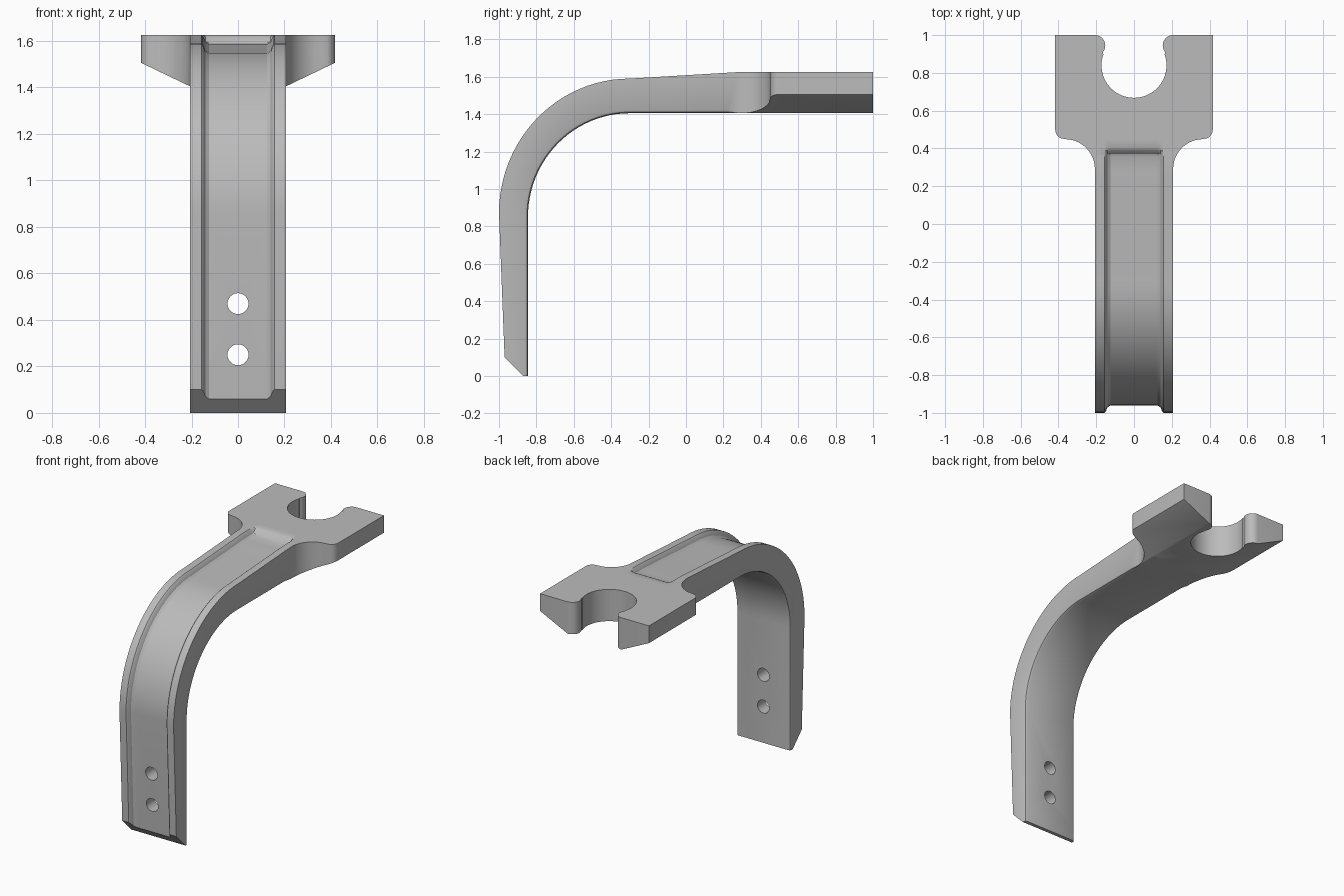
import bpy, bmesh
from math import sin, cos, radians, pi
from mathutils import Vector, Matrix

if "Cube" in bpy.data.objects:
    bpy.data.objects.remove(bpy.data.objects["Cube"], do_unlink=True)

# one cast metal colour
GREY = (0.5, 0.5, 0.5, 1)
metal = bpy.data.materials.new("cast_grey")
metal.use_nodes = True
metal.diffuse_color = GREY
metal.node_tree.nodes["Principled BSDF"].inputs["Base Color"].default_value = GREY

HALF = 0.207            # half width of the arm
TOP, UNDER = 1.625, 1.405
JOIN = 0.45             # where arm and fork meet
DEPTH = 0.04            # depth of the channel


def finish(name, bm):
    mesh = bpy.data.meshes.new(name)
    bm.to_mesh(mesh)
    bm.free()
    obj = bpy.data.objects.new(name, mesh)
    bpy.context.collection.objects.link(obj)
    mesh.materials.append(metal)
    return obj


def activate(obj):
    bpy.ops.object.select_all(action='DESELECT')
    obj.select_set(True)
    bpy.context.view_layer.objects.active = obj


def arc(cx, cy, r, start, end, steps):
    angles = [radians(start + (end - start) * i / steps) for i in range(steps + 1)]
    return [(cx + r * cos(a), cy + r * sin(a)) for a in angles]


# curved arm: channel section swept along paired outer and inner points
def station(outer, inner, depth=1.0, rounding=1.0, offset=None):
    o, n = Vector(outer), Vector(inner)
    d = (n - o).normalized()
    return o, n, Vector(offset) if offset else d * DEPTH * depth, -d * rounding


stations = [station((-0.87, 0), (-0.845, 0), 0, 0.7),
            station((-0.97, 0.1), (-0.845, 0.1), offset=(DEPTH, -DEPTH))]
for i in range(25):
    a = radians(90 * i / 24)
    stations.append(station((-0.3 - 0.70 * cos(a), 0.87 + 0.72 * sin(a)),
                            (-0.3 - 0.545 * cos(a), 0.85 + 0.555 * sin(a))))
for y, depth, rounding in ((0.22, 1, 1), (0.28, 1, 0), (0.355, 1, 0), (0.37, 0.85, 0),
                           (0.39, 0.2, 0), (0.405, 0, 0), (JOIN, 0, 0)):
    z = min(TOP, 1.59 + 0.06 * (y + 0.3))
    stations.append(station((y, z), (y, UNDER), depth, rounding))

channel = [(HALF, 0), (0.157, 0), (0.15, 0.15), (0.14, 0.75), (0.125, 1)]
channel += [(-x, f) for x, f in reversed(channel)]
belly = [(-HALF, 0.018), (-0.202, 0.006), (-0.189, 0)]
belly += [(-x, f) for x, f in reversed(belly)]

bm = bmesh.new()
rings = []
for outer, inner, sink, lift in stations:
    pts = [(x, outer + sink * f) for x, f in channel]
    pts += [(x, inner + lift * f) for x, f in belly]
    rings.append([bm.verts.new((x, p.x, p.y)) for x, p in pts])
count = len(rings[0])
for a, b in zip(rings, rings[1:]):
    for i in range(count):
        j = (i + 1) % count
        bm.faces.new((a[i], a[j], b[j], b[i]))
bm.faces.new(rings[0])
bm.faces.new(rings[-1])
bmesh.ops.recalc_face_normals(bm, faces=bm.faces)
arm = finish("curved_arm", bm)

# two bolt holes through the lower arm
bm = bmesh.new()
for z in (0.25, 0.47):
    place = Matrix.Translation((0, -0.9, z)) @ Matrix.Rotation(pi / 2, 4, 'X')
    bmesh.ops.create_cone(bm, cap_ends=True, segments=32, radius1=0.045,
                          radius2=0.045, depth=0.5, matrix=place)
cutter = finish("bolt_hole_cutter", bm)
cutter.hide_render = True
cut = arm.modifiers.new("bolt_holes", 'BOOLEAN')
cut.operation = 'DIFFERENCE'
cut.solver = 'EXACT'
cut.object = cutter
activate(arm)
bpy.ops.object.modifier_apply(modifier=cut.name)
bpy.data.objects.remove(cutter, do_unlink=True)


# forked head: flat centre with a round socket, and wings with sloped undersides
def add_prism(bm, outline):
    low = [bm.verts.new((x, y, UNDER + max(0, abs(x) - HALF) * 0.48)) for x, y in outline]
    high = [bm.verts.new((x, y, TOP)) for x, y in outline]
    faces = [bm.faces.new(low), bm.faces.new(high)]
    n = len(outline)
    for i in range(n):
        j = (i + 1) % n
        faces.append(bm.faces.new((low[i], low[j], high[j], high[i])))
    bmesh.ops.recalc_face_normals(bm, faces=faces)
    # drop walls hidden between the joined pieces
    hidden = [f for f in faces if all(abs(abs(v.co.x) - HALF) < 1e-4 for v in f.verts)]
    bmesh.ops.delete(bm, geom=hidden, context='FACES')


lobe = arc(HALF, 0.945, 0.055, 90, 222, 12)
socket = arc(0, 0.84, 0.172, 20, -90, 20)
half = [(HALF, JOIN)] + lobe + socket
centre = half + [(-x, y) for x, y in reversed(half[:-1])]
wing = [(HALF, JOIN), (HALF, 0.29)]
wing += arc(0.367, 0.29, 0.16, 172, 104, 10)
wing += [(0.36, 0.449)] + arc(0.367, 0.5, 0.05, -70, 0, 8)
wing += [(0.417, 1), (HALF, 1)]

bm = bmesh.new()
add_prism(bm, centre)
add_prism(bm, wing)
add_prism(bm, [(-x, y) for x, y in wing])
bmesh.ops.remove_doubles(bm, verts=bm.verts, dist=0.0005)
head = finish("forked_head", bm)

for obj in (arm, head):
    activate(obj)
    bpy.ops.object.shade_smooth_by_angle(angle=radians(30))
